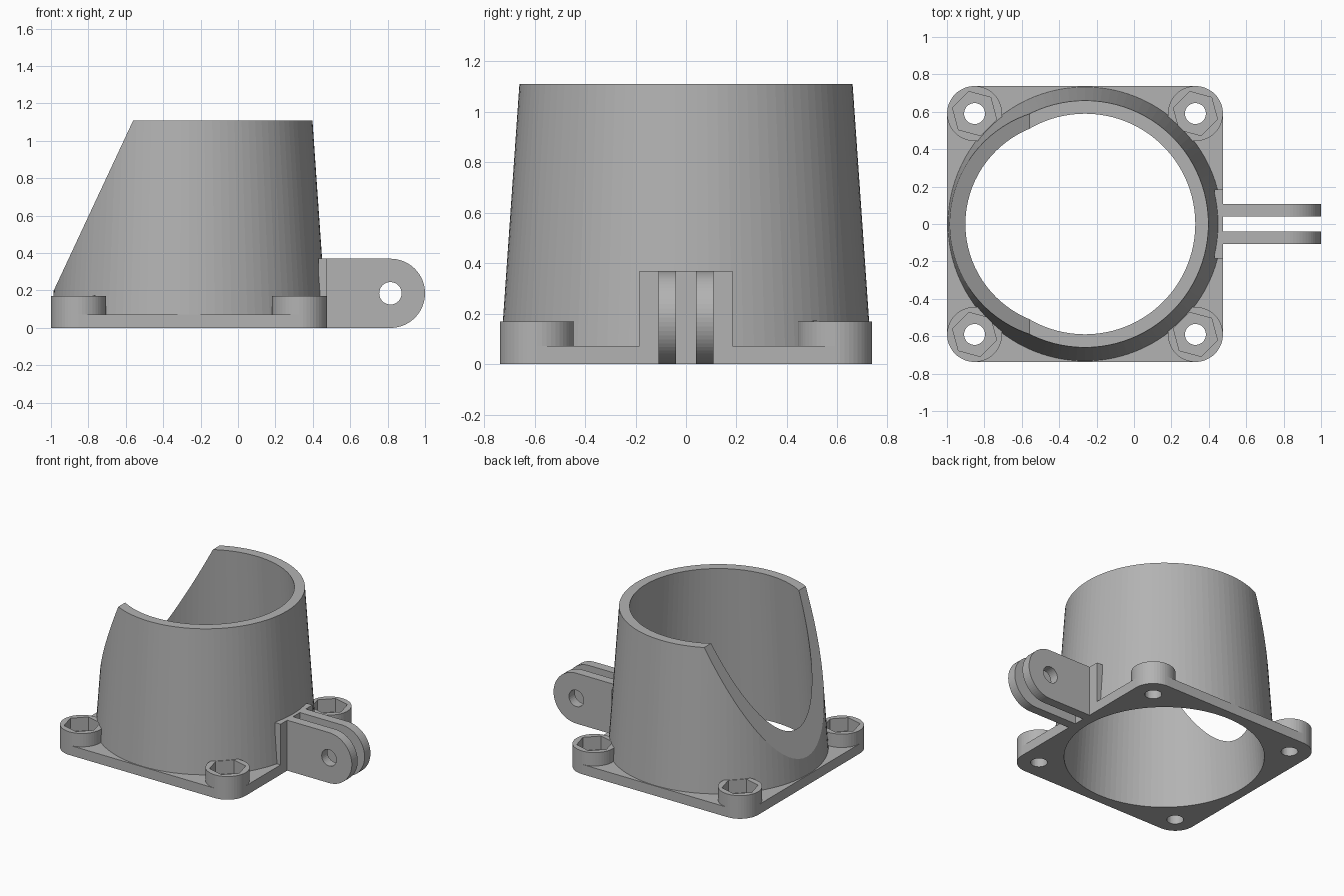
import bpy, bmesh
from math import cos, sin, pi, radians
from mathutils import Matrix, Vector

if "Cube" in bpy.data.objects:
    bpy.data.objects.remove(bpy.data.objects["Cube"])

CX = -0.262      # tower axis
HALF = 0.7375    # half width of the square flange
BOSS_R = 0.147
INSET = HALF - BOSS_R
LUG_H = 0.37

grey = bpy.data.materials.new("plain grey")
grey.use_nodes = True
grey.diffuse_color = (0.45, 0.45, 0.45, 1)
grey.node_tree.nodes["Principled BSDF"].inputs["Base Color"].default_value = (0.45, 0.45, 0.45, 1)


def arc(x, y, r, start, end, steps):
    return [(x + r * cos(radians(start + (end - start) * i / steps)),
             y + r * sin(radians(start + (end - start) * i / steps))) for i in range(steps + 1)]


def finish(name, bm):
    bmesh.ops.recalc_face_normals(bm, faces=bm.faces)
    mesh = bpy.data.meshes.new(name)
    bm.to_mesh(mesh)
    bm.free()
    mesh.materials.append(grey)
    ob = bpy.data.objects.new(name, mesh)
    bpy.context.scene.collection.objects.link(ob)
    return ob


def prism(name, outline, low, high, upright=False):
    """Extrude an outline along z, or along y when upright."""
    bm = bmesh.new()
    place = (lambda u, v: (u, low, v)) if upright else (lambda u, v: (u, v, low))
    face = bm.faces.new([bm.verts.new(place(u, v)) for u, v in outline])
    new = bmesh.ops.extrude_face_region(bm, geom=[face])["geom"]
    shift = Vector((0, high - low, 0)) if upright else Vector((0, 0, high - low))
    bmesh.ops.translate(bm, vec=shift, verts=[g for g in new if isinstance(g, bmesh.types.BMVert)])
    return finish(name, bm)


def disc(name, x, y, r, low, high, sides=48, start=0, upright=False):
    return prism(name, arc(x, y, r, start, start + 360, sides)[:-1], low, high, upright)


def cone(name, r_low, r_high, low, high, cut=None):
    bm = bmesh.new()
    bmesh.ops.create_cone(bm, cap_ends=True, segments=100, radius1=r_low, radius2=r_high,
                          depth=high - low, matrix=Matrix.Translation((CX, 0, (low + high) / 2)))
    if cut:
        geom = bm.verts[:] + bm.edges[:] + bm.faces[:]
        res = bmesh.ops.bisect_plane(bm, geom=geom, plane_co=cut[0], plane_no=cut[1], clear_outer=True)
        rim = [g for g in res["geom_cut"] if isinstance(g, bmesh.types.BMEdge)]
        bmesh.ops.edgeloop_fill(bm, edges=rim)
    return finish(name, bm)


def combine(target, tool, operation):
    mod = target.modifiers.new(operation.lower(), 'BOOLEAN')
    mod.operation, mod.solver, mod.object = operation, 'EXACT', tool
    bpy.context.view_layer.update()
    graph = bpy.context.evaluated_depsgraph_get()
    mesh = bpy.data.meshes.new_from_object(target.evaluated_get(graph))
    target.modifiers.clear()
    target.data = mesh
    bpy.data.objects.remove(tool)


# Square flange with rounded corners
corners = [(1, 1), (-1, 1), (-1, -1), (1, -1)]
outline = []
for i, (sx, sy) in enumerate(corners):
    outline += arc(CX + sx * INSET, sy * INSET, BOSS_R, 90 * i, 90 * i + 90, 12)
body = prism("flanged_duct", outline, 0, 0.072)

# Tapered tower with the slanted opening
slant = ((-0.56, 0, 1.11), (-0.91, 0, 0.425))
combine(body, cone("tower", 0.736, 0.66, 0.02, 1.11, slant), 'UNION')

# Screw bosses
for sx, sy in corners:
    combine(body, disc("screw_boss", CX + sx * INSET, sy * INSET, BOSS_R, 0.03, 0.17), 'UNION')

# Hinge backing plate and its two lugs
side = [(0.43, -0.185), (0.475, -0.185), (0.475, 0.185), (0.43, 0.185)]
combine(body, prism("hinge_backing", side, 0, LUG_H), 'UNION')
lug = [(0.45, 0)] + arc(1 - LUG_H / 2, LUG_H / 2, LUG_H / 2, -90, 90, 32) + [(0.45, LUG_H)]
for y in (-0.108, 0.04):
    combine(body, prism("hinge_lug", lug, y, y + 0.068, True), 'UNION')

# Bore, screw holes, hexagonal pockets and hinge pin hole
combine(body, cone("bore", 0.672, 0.583, -0.1, 1.21), 'DIFFERENCE')
for sx, sy in corners:
    x, y = CX + sx * INSET, sy * INSET
    combine(body, disc("screw_hole", x, y, 0.056, -0.1, 0.3, 32), 'DIFFERENCE')
    combine(body, disc("hex_pocket", x, y, 0.122, 0.072, 0.172, 6, 45), 'DIFFERENCE')
combine(body, disc("pin_hole", 1 - LUG_H / 2, LUG_H / 2, 0.06, -0.3, 0.3, 32, 0, True), 'DIFFERENCE')
